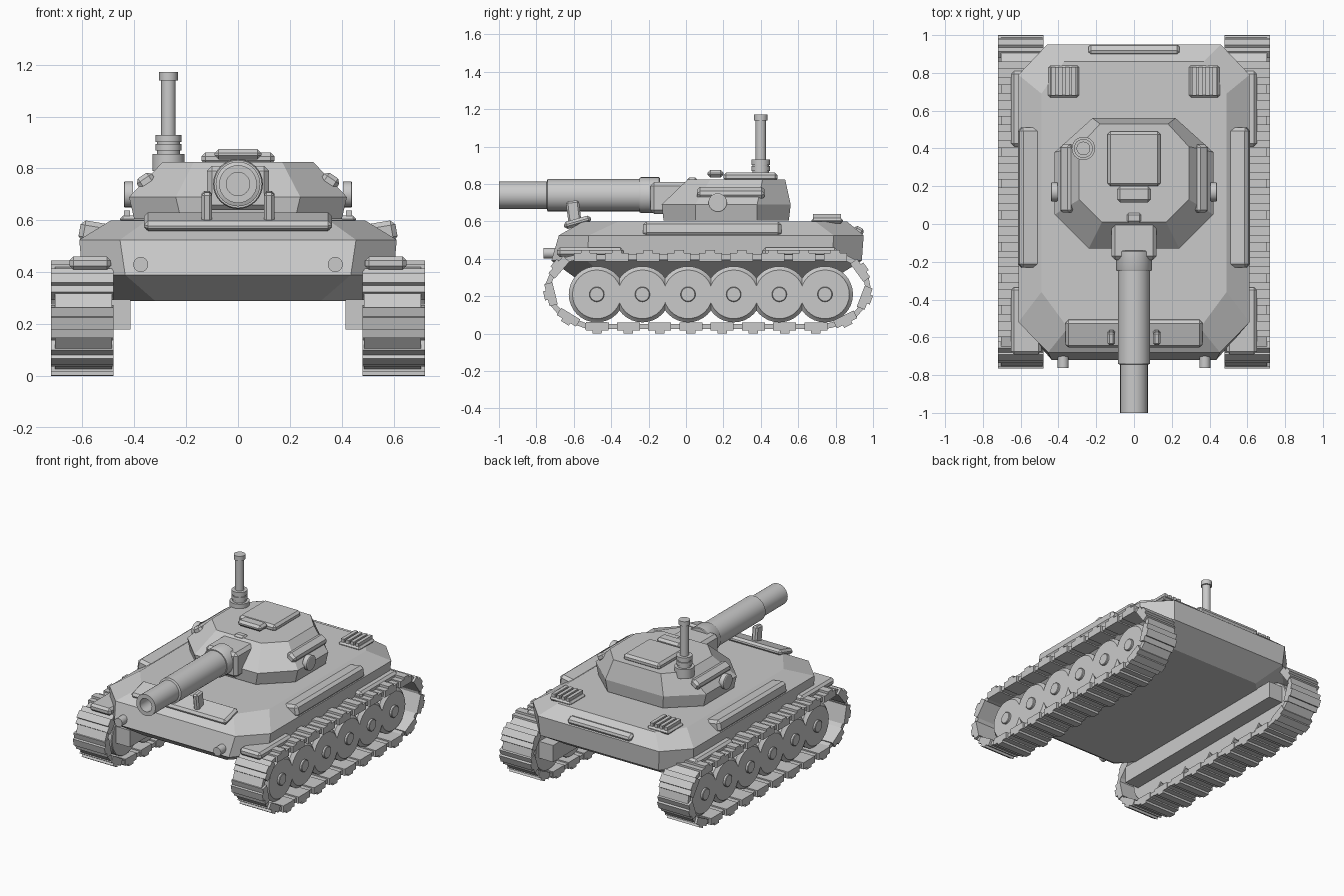
import bpy, bmesh, math
from mathutils import Vector, Matrix, Euler

if "Cube" in bpy.data.objects:
    bpy.data.objects.remove(bpy.data.objects["Cube"])

grey = bpy.data.materials.new("plain grey")
grey.diffuse_color = (0.59, 0.59, 0.59, 1)
grey.use_nodes = True
grey.node_tree.nodes["Principled BSDF"].inputs["Base Color"].default_value = grey.diffuse_color


def finish(name, bm, bevel=0.0, smooth=False):
    bmesh.ops.recalc_face_normals(bm, faces=bm.faces)
    me = bpy.data.meshes.new(name)
    bm.to_mesh(me)
    bm.free()
    me.materials.append(grey)
    ob = bpy.data.objects.new(name, me)
    bpy.context.collection.objects.link(ob)
    if bevel:
        mod = ob.modifiers.new("edge bevel", 'BEVEL')
        mod.width, mod.segments = bevel, 1
    if smooth:
        bpy.ops.object.select_all(action='DESELECT')
        ob.select_set(True)
        bpy.context.view_layer.objects.active = ob
        bpy.ops.object.shade_smooth_by_angle(angle=math.radians(30))
    return ob


def add_box(bm, centre, size, rot=(0, 0, 0)):
    m = (Matrix.Translation(centre) @ Euler(rot).to_matrix().to_4x4()
         @ Matrix.Diagonal((*size, 1)))
    bmesh.ops.create_cube(bm, size=1, matrix=m)


def box(name, lo, hi, bevel=0.0, rot=(0, 0, 0)):
    lo, hi = Vector(lo), Vector(hi)
    bm = bmesh.new()
    add_box(bm, (lo + hi) / 2, hi - lo, rot)
    return finish(name, bm, bevel)


def span(s, a, b):
    """Mirrored x range, lowest value first."""
    return sorted((s * a, s * b))


def skin(bm, rings):
    """Join equal-length rings of points and cap both ends."""
    loops = [[bm.verts.new(p) for p in ring] for ring in rings]
    n = len(loops[0])
    for a, b in zip(loops, loops[1:]):
        for i in range(n):
            j = (i + 1) % n
            bm.faces.new((a[i], a[j], b[j], b[i]))
    bm.faces.new(loops[0])
    bm.faces.new(loops[-1])


def loft(name, rings):
    bm = bmesh.new()
    skin(bm, rings)
    return finish(name, bm)


def octagon(z, xf, yf, xs, ysf, ysb, xb, yb):
    half = [(xf, yf), (xs, ysf), (xs, ysb), (xb, yb)]
    pts = half + [(-x, y) for x, y in reversed(half)]
    return [(x, y, z) for x, y in pts]


def lathe(name, origin, axis, profile, sides=32):
    """Turn a (radius, distance) profile about an axis."""
    q = Vector((0, 0, 1)).rotation_difference(Vector(axis))
    angles = [math.tau * i / sides for i in range(sides)]
    bm = bmesh.new()
    skin(bm, [[Vector(origin) + q @ Vector((r * math.cos(a), r * math.sin(a), t))
               for a in angles] for r, t in profile])
    return finish(name, bm, smooth=True)


# Hull: stacked eight-sided outlines
loft("hull", [
    octagon(0.29, 0.32, -0.58, 0.48, -0.42, 0.66, 0.36, 0.78),
    octagon(0.39, 0.435, -0.72, 0.60, -0.53, 0.78, 0.45, 0.94),
    octagon(0.525, 0.455, -0.68, 0.612, -0.52, 0.79, 0.46, 0.95),
    octagon(0.60, 0.35, -0.55, 0.49, -0.36, 0.69, 0.37, 0.86)])

# Turret
loft("turret", [
    octagon(0.605, 0.22, -0.12, 0.40, 0.05, 0.38, 0.21, 0.55),
    octagon(0.69, 0.24, -0.13, 0.42, 0.05, 0.38, 0.22, 0.56),
    octagon(0.825, 0.17, 0.01, 0.29, 0.13, 0.41, 0.18, 0.53)])

# Gun: mantlet, collar, sleeve, barrel and hollow muzzle
box("mantlet", (-0.12, -0.19, 0.64), (0.12, 0.08, 0.81), 0.02)
lathe("gun_barrel", (0, -0.14, 0.74), (0, -1, 0), [
    (0.092, 0), (0.096, 0.005), (0.096, 0.10), (0.092, 0.108), (0.086, 0.108),
    (0.086, 0.60), (0.073, 0.605), (0.073, 0.86), (0.045, 0.86), (0.045, 0.66)])

# Roof hatch, step and sight
box("roof_hatch", (-0.14, 0.20, 0.815), (0.14, 0.49, 0.862), 0.015)
box("hatch_step", (-0.09, 0.115, 0.835), (0.09, 0.20, 0.875), 0.015)
box("roof_sight", (-0.04, 0.005, 0.80), (0.04, 0.06, 0.835), 0.012)

# Mast on the turret
lathe("mast", (-0.268, 0.40, 0.79), (0, 0, 1), [
    (0.062, 0), (0.062, 0.065), (0.044, 0.065), (0.044, 0.08), (0.05, 0.08), (0.05, 0.105),
    (0.044, 0.105), (0.044, 0.112), (0.05, 0.112), (0.05, 0.14), (0.028, 0.14),
    (0.028, 0.35), (0.036, 0.35), (0.036, 0.382)], 24)

# Front plate and rear vent
box("front_plate", (-0.362, -0.655, 0.575), (0.362, -0.505, 0.615), 0.015, (0.28, 0, 0))
box("rear_vent", (-0.24, 0.895, 0.53), (0.24, 0.95, 0.57), 0.012, (-0.5, 0, 0))

# Closed track path in side view, as (y, z)
front_end = [(-0.53, 0.038), (-0.65, 0.085), (-0.715, 0.16), (-0.74, 0.26),
             (-0.70, 0.35), (-0.63, 0.408)]
path = front_end + [(0.24 - y, z) for y, z in reversed(front_end)]
segs = [(Vector(a), Vector(b)) for a, b in zip(path, path[1:] + path[:1])]
total = sum((b - a).length for a, b in segs)


def along(d):
    d %= total
    for a, b in segs:
        n = (b - a).length
        if d <= n:
            return a.lerp(b, d / n)
        d -= n
    return segs[0][0]


LINKS = 23
pitch = total / LINKS
wheel_y = [-0.477 + 0.244 * i for i in range(6)]

for s, side in ((-1, "left"), (1, "right")):
    # Track: wide links with a tread bar, joined by narrow links
    bm = bmesh.new()
    for k in range(LINKS * 2):
        wide = k % 2 == 0
        d = (k / 2) * pitch - 0.055
        half = pitch * (0.37 if wide else 0.20)
        a, b = along(d - half), along(d + half)
        t = (b - a).normalized()
        mid = (a + b) / 2
        out = Vector((t.y, -t.x))
        if out.dot(mid - Vector((0.12, 0.22))) < 0:
            out = -out
        ang = math.atan2(t.y, t.x)
        w, thick, x = (0.24, 0.045, 0.60) if wide else (0.22, 0.028, 0.595)
        add_box(bm, (s * x, mid.x, mid.y), (w, (b - a).length, thick), (ang, 0, 0))
        if wide:
            tread = mid + out * 0.026
            add_box(bm, (s * x, tread.x, tread.y), (w, 0.05, 0.024), (ang, 0, 0))
    finish(side + "_track", bm)

    # Road wheels with a shallow face step and hub
    for i, y in enumerate(wheel_y):
        lathe(f"{side}_wheel_{i + 1}", (s * 0.49, y, 0.21), (s, 0, 0), [
            (0.146, 0.03), (0.15, 0.035), (0.15, 0.15), (0.135, 0.163),
            (0.13, 0.17), (0.04, 0.17), (0.04, 0.182), (0.036, 0.185)])

    # Suspension beam behind the wheels
    x0, x1 = span(s, 0.415, 0.55)
    box(side + "_suspension_beam", (x0, -0.58, 0.18), (x1, 0.85, 0.295))

    # Fenders
    x0, x1 = span(s, 0.49, 0.65)
    box(side + "_front_fender", (x0, -0.69, 0.41), (x1, -0.335, 0.46), 0.015)
    box(side + "_rear_fender", (x0, 0.41, 0.41), (x1, 0.81, 0.46), 0.015)

    # Side storage boxes, leaning into the deck slope
    x0, x1 = span(s, 0.455, 0.612)
    box(side + "_side_box", (x0, -0.23, 0.508), (x1, 0.51, 0.59), 0.018, (0, -s * 0.17, 0))

    # Turret cheek boxes and discs
    x0, x1 = span(s, 0.32, 0.39)
    box(side + "_cheek_box", (x0, 0.06, 0.725), (x1, 0.42, 0.777), 0.015, (0, s * 0.6, 0))
    lathe(side + "_turret_disc", (s * 0.405, 0.17, 0.70), (s, 0, 0),
          [(0.05, 0), (0.05, 0.032), (0.045, 0.035)], 24)

    # Headlights
    lathe(side + "_headlight", (s * 0.375, -0.65, 0.43), (0, -1, 0),
          [(0.029, 0), (0.029, 0.113)], 20)

    # Gun travel lock posts
    x0, x1 = span(s, 0.10, 0.14)
    box(side + "_travel_lock", (x0, -0.635, 0.58), (x1, -0.565, 0.71), 0.01, (0.12, 0, 0))

    # Engine grilles: frame and raised slats
    x0, x1 = span(s, 0.29, 0.455)
    box(side + "_grille_frame", (x0, 0.67, 0.59), (x1, 0.84, 0.618), 0.012)
    bm = bmesh.new()
    for i in range(4):
        add_box(bm, (s * (0.318 + 0.0365 * i), 0.755, 0.624), (0.024, 0.15, 0.03))
    finish(side + "_grille_slats", bm)
